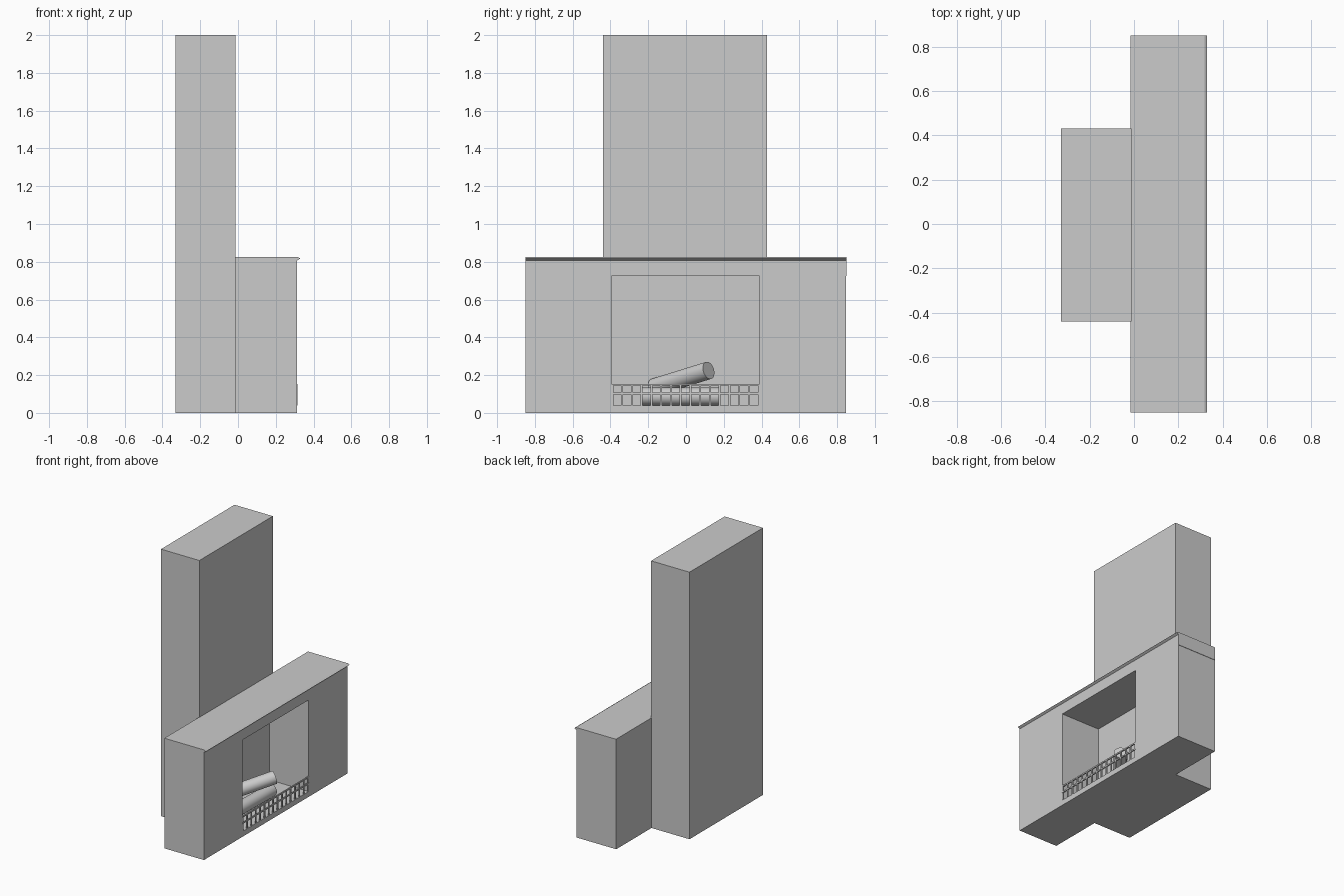
import bpy, bmesh
from mathutils import Vector

if "Cube" in bpy.data.objects:
    bpy.data.objects.remove(bpy.data.objects["Cube"])


def make(name, bm):
    bmesh.ops.recalc_face_normals(bm, faces=bm.faces)
    me = bpy.data.meshes.new(name)
    bm.to_mesh(me)
    bm.free()
    ob = bpy.data.objects.new(name, me)
    bpy.context.collection.objects.link(ob)
    return ob


def add_box(bm, x, y, z):
    vs = bmesh.ops.create_cube(bm, size=1)["verts"]
    for v in vs:
        for i, (a, b) in enumerate((x, y, z)):
            v.co[i] = a if v.co[i] < 0 else b


def box(name, x, y, z):
    bm = bmesh.new()
    add_box(bm, x, y, z)
    return make(name, bm)


def prism(name, outline, axis):
    # extrude a closed outline along the given vector
    bm = bmesh.new()
    f = bm.faces.new([bm.verts.new(p) for p in outline])
    ext = bmesh.ops.extrude_face_region(bm, geom=[f])["geom"]
    bm.faces.ensure_lookup_table()
    bmesh.ops.translate(bm, vec=axis, verts=[v for v in ext if isinstance(v, bmesh.types.BMVert)])
    if not f.is_valid or f not in bm.faces[:]:
        bmesh.ops.holes_fill(bm, edges=bm.edges[:])
    return make(name, bm)


def log(name, start, end, radius):
    a, b = Vector(start), Vector(end)
    d = b - a
    bm = bmesh.new()
    bmesh.ops.create_cone(bm, cap_ends=True, segments=32, radius1=radius,
                          radius2=radius, depth=d.length)
    ob = make(name, bm)
    ob.location = (a + b) / 2
    ob.rotation_euler = d.to_track_quat('Z', 'Y').to_euler()
    bpy.ops.object.select_all(action='DESELECT')
    ob.select_set(True)
    bpy.context.view_layer.objects.active = ob
    bpy.ops.object.shade_smooth_by_angle()
    return ob


# chimney breast, whose front is also the back of the firebox
box("chimney", (-0.33, -0.012), (-0.44, 0.43), (0, 2))

# surround: one U-shaped front outline with the raised hearth, plus lintel
XB, XF = -0.015, 0.313
surround = [(-0.85, 0), (0.847, 0), (0.847, 0.725), (0.39, 0.725), (0.39, 0.04),
            (-0.395, 0.04), (-0.395, 0.725), (-0.85, 0.725)]
prism("surround", [(XB, y, z) for y, z in surround], (XF - XB, 0, 0))
box("lintel", (XB, XF), (-0.85, 0.85), (0.725, 0.807))

# mantel shelf with a pointed front lip
shelf = [(XB, 0.807), (0.313, 0.807), (0.33, 0.817), (0.317, 0.825), (XB, 0.825)]
prism("mantel_shelf", [(x, -0.85, z) for x, z in shelf], (0, 1.7, 0))

# fire grate: two rails and evenly spaced uprights
bm = bmesh.new()
for z in (0.102, 0.149):
    add_box(bm, (0.307, 0.316), (-0.395, 0.39), (z - 0.005, z + 0.005))
BARS = 16
for i in range(BARS):
    y = -0.39 + i * 0.775 / (BARS - 1)
    add_box(bm, (0.307, 0.315), (y - 0.005, y + 0.005), (0.04, 0.15))
make("fire_grate", bm)

# logs
log("lower_log", (0.14, -0.24, 0.087), (0.15, 0.18, 0.087), 0.047)
log("upper_log", (-0.01, -0.17, 0.135), (0.22, 0.12, 0.225), 0.047)
